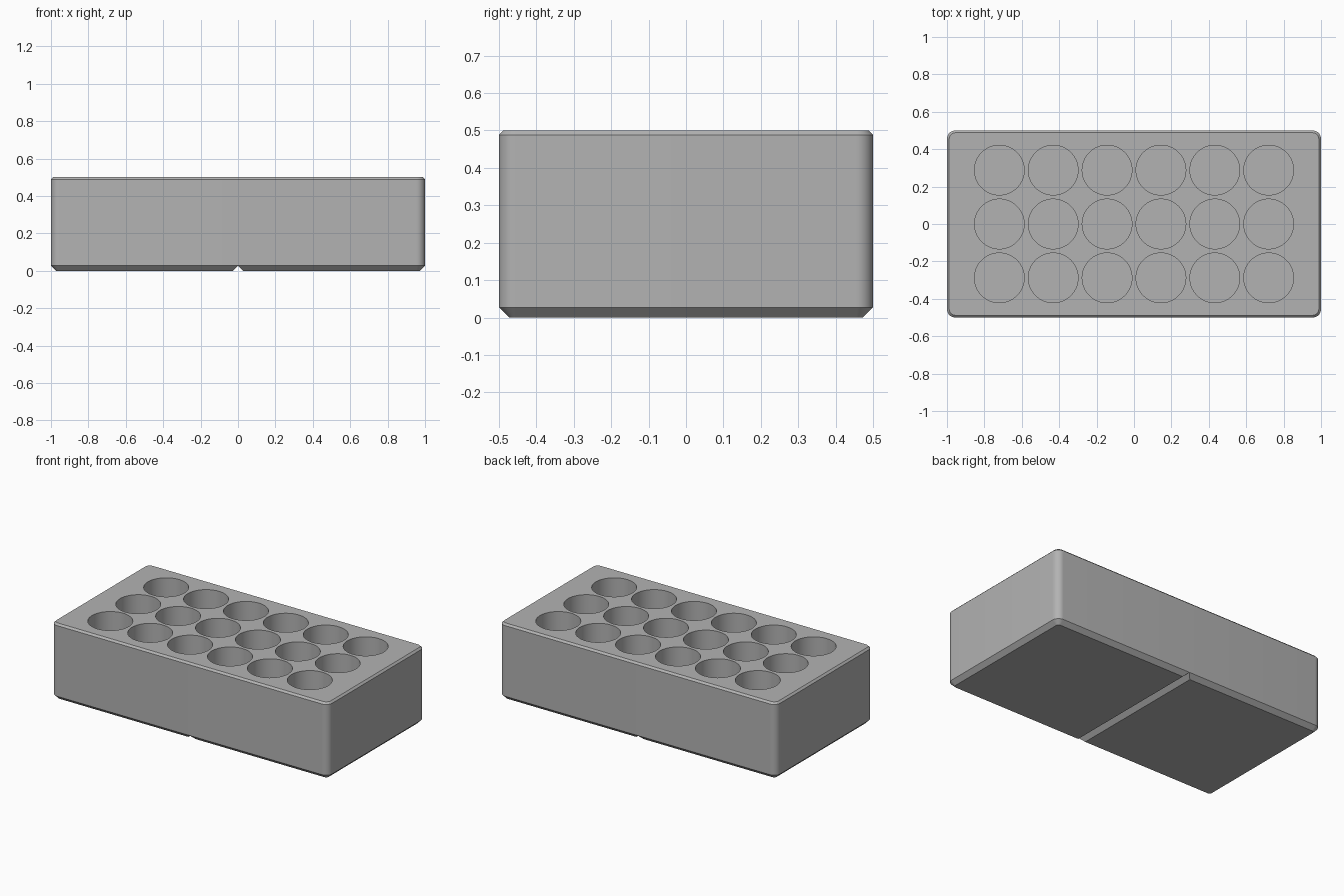
import bpy, bmesh, math

if "Cube" in bpy.data.objects:
    bpy.data.objects.remove(bpy.data.objects["Cube"])

grey = bpy.data.materials.new("grey plastic")
grey.diffuse_color = (0.45, 0.45, 0.45, 1)
grey.use_nodes = True
grey.node_tree.nodes["Principled BSDF"].inputs["Base Color"].default_value = grey.diffuse_color


def ring(inset, z, radius=0.045, steps=10):
    """Rounded rectangle outline, 2 x 1, shrunk by inset."""
    r = radius - inset
    pts = []
    for i, (sx, sy) in enumerate([(1, 1), (-1, 1), (-1, -1), (1, -1)]):
        for k in range(steps + 1):
            a = math.pi / 2 * (i + k / steps)
            pts.append((sx * (1 - radius) + r * math.cos(a),
                        sy * (0.5 - radius) + r * math.sin(a), z))
    return pts


def make_object(name, bm):
    bmesh.ops.recalc_face_normals(bm, faces=bm.faces)
    mesh = bpy.data.meshes.new(name)
    bm.to_mesh(mesh)
    bm.free()
    mesh.materials.append(grey)
    ob = bpy.data.objects.new(name, mesh)
    bpy.context.collection.objects.link(ob)
    return ob


def loft(name, outlines):
    """Closed solid through a stack of matching outlines."""
    bm = bmesh.new()
    rows = [[bm.verts.new(p) for p in o] for o in outlines]
    n = len(rows[0])
    for a, b in zip(rows, rows[1:]):
        for i in range(n):
            j = (i + 1) % n
            bm.faces.new((a[i], a[j], b[j], b[i]))
    bm.faces.new(rows[0][::-1])
    bm.faces.new(rows[-1])
    return make_object(name, bm)


# Block with rounded corners and chamfered top and bottom rims
block = loft("block", [ring(0.027, 0), ring(0, 0.027),
                       ring(0, 0.488), ring(0.012, 0.5)])

# V groove across the underside, between the two feet
groove = loft("groove_cutter", [
    [(-0.057, y, -0.03), (0.057, y, -0.03), (0, y, 0.027)] for y in (-0.7, 0.7)])

# Six by three round pockets
FLOOR, TOP, R, PITCH, SIDES = 0.1, 0.6, 0.133, 0.288, 64
bm = bmesh.new()
for col in range(6):
    for row in range(3):
        cx, cy = (col - 2.5) * PITCH, (row - 1) * PITCH
        lo, hi = [[bm.verts.new((cx + R * math.cos(math.tau * k / SIDES),
                                 cy + R * math.sin(math.tau * k / SIDES), z))
                   for k in range(SIDES)] for z in (FLOOR, TOP)]
        for i in range(SIDES):
            j = (i + 1) % SIDES
            bm.faces.new((lo[i], lo[j], hi[j], hi[i]))
        bm.faces.new(lo[::-1])
        bm.faces.new(hi)
pockets = make_object("pocket_cutter", bm)

# Cut the block, then drop the cutters
bpy.context.view_layer.objects.active = block
block.select_set(True)
for cutter in (groove, pockets):
    cutter.hide_render = True
    mod = block.modifiers.new("cut", 'BOOLEAN')
    mod.operation, mod.solver, mod.object = 'DIFFERENCE', 'EXACT', cutter
    bpy.ops.object.modifier_apply(modifier=mod.name)
    bpy.data.objects.remove(cutter)

# Smooth walls and corners, crisp rims
bpy.ops.object.shade_smooth_by_angle(angle=math.radians(30))
